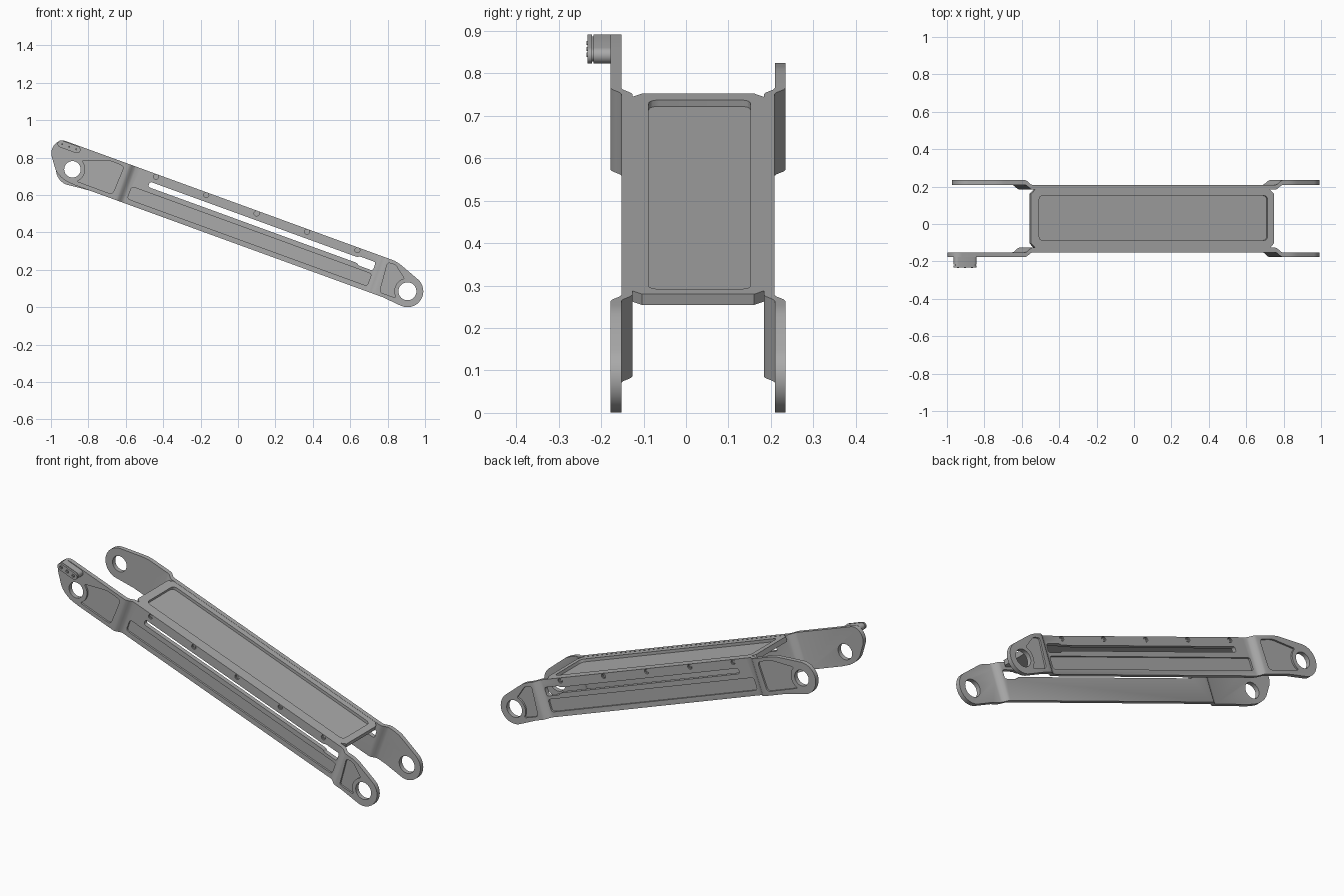
import bpy, bmesh, math
from mathutils import Vector, Matrix

if "Cube" in bpy.data.objects:
    bpy.data.objects.remove(bpy.data.objects["Cube"])

metal = bpy.data.materials.new("grey_metal")
metal.use_nodes = True
metal.diffuse_color = (0.4, 0.4, 0.4, 1)
metal.node_tree.nodes["Principled BSDF"].inputs["Base Color"].default_value = (0.4, 0.4, 0.4, 1)

MID_Y = 0.0285                      # centre plane between the two side plates
INNER, OUTER, STEP = 0.155, 0.18, 0.026
TOP, BOTTOM = 0.13, -0.075
LEFT_HOLE, RIGHT_HOLE = -0.942, 0.964
TILT = Matrix.Translation((0, 0, 0.415)) @ Matrix.Rotation(math.radians(20), 4, 'Y')


def arc(cx, cz, r, a0, a1, n=16):
    angles = [math.radians(a0 + (a1 - a0) * i / n) for i in range(n + 1)]
    return [(cx + r * math.cos(a), cz + r * math.sin(a)) for a in angles]


def circle(cx, cz, r, n=32):
    return arc(cx, cz, r, 0, 360, n)[:-1]


def rounded(pts, r, closed=True):
    """Round the corners of a path; an open path keeps its two ends."""
    out, n = [], len(pts)
    for i in range(n):
        p = Vector(pts[i])
        if not closed and i in (0, n - 1):
            out.append(tuple(p))
            continue
        a, b = Vector(pts[i - 1]) - p, Vector(pts[(i + 1) % n]) - p
        a = p + a.normalized() * min(r, a.length * 0.45)
        b = p + b.normalized() * min(r, b.length * 0.45)
        for k in range(5):
            t = k / 4
            out.append(tuple(a * (1 - t) ** 2 + p * 2 * t * (1 - t) + b * t * t))
    return out


def rect(u0, u1, v0, v1, r):
    return rounded([(u0, v0), (u1, v0), (u1, v1), (u0, v1)], r)


def prism(name, pts, lo, hi, flat=False):
    """Extrude an outline along y, or along z when flat."""
    bm = bmesh.new()
    verts = [bm.verts.new((u, v, lo) if flat else (u, lo, v)) for u, v in pts]
    face = bm.faces.new(verts)
    new = bmesh.ops.extrude_face_region(bm, geom=[face])["geom"]
    move = (0, 0, hi - lo) if flat else (0, hi - lo, 0)
    bmesh.ops.translate(bm, vec=move, verts=[g for g in new if isinstance(g, bmesh.types.BMVert)])
    bmesh.ops.recalc_face_normals(bm, faces=bm.faces)
    mesh = bpy.data.meshes.new(name)
    bm.to_mesh(mesh)
    bm.free()
    mesh.materials.append(metal)
    ob = bpy.data.objects.new(name, mesh)
    bpy.context.collection.objects.link(ob)
    return ob


def cut(ob, pts, lo, hi, flat=False):
    cutter = prism("cutter", pts, min(lo, hi), max(lo, hi), flat)
    mod = ob.modifiers.new("cut", 'BOOLEAN')
    mod.operation, mod.solver, mod.object = 'DIFFERENCE', 'EXACT', cutter
    bpy.context.view_layer.objects.active = ob
    bpy.ops.object.modifier_apply(modifier=mod.name)
    bpy.data.objects.remove(cutter)


def finish(ob):
    ob.matrix_world = TILT
    bpy.ops.object.select_all(action='DESELECT')
    ob.select_set(True)
    bpy.context.view_layer.objects.active = ob
    bpy.ops.object.shade_smooth_by_angle(angle=math.radians(28))


def bend_ends(ob, side):
    """Step both ends of a flat plate outwards through a soft bend."""
    bends = [(-0.625, -0.667), (0.757, 0.80)]
    bm = bmesh.new()
    bm.from_mesh(ob.data)
    for a, b in bends:
        for k in range(5):
            bmesh.ops.bisect_plane(bm, geom=bm.verts[:] + bm.edges[:] + bm.faces[:],
                                   plane_co=(a + (b - a) * k / 4, 0, 0), plane_no=(1, 0, 0))
    for v in bm.verts:
        for a, b in bends:
            t = min(max((v.co.x - a) / (b - a), 0), 1)
            v.co.y += side * STEP * t * t * (3 - 2 * t)
    bm.to_mesh(ob.data)
    bm.free()


# Outlines shared by both side plates
right_end = rounded([(-0.6, TOP), (0.858, TOP), (0.993, 0.08)], 0.03, False)[:-1] \
    + arc(RIGHT_HOLE, 0, 0.085, 69, -93) + [(0.85, BOTTOM)]
plain_end = [(-0.82, BOTTOM)] + arc(LEFT_HOLE, 0, 0.088, 268, 105) \
    + rounded([(-0.965, 0.085), (-0.807, TOP), (-0.7, TOP)], 0.03, False)[1:]
tall_end = rounded([(-0.9, BOTTOM), (-0.965, -0.07), (-1.02, -0.042), (-1.0825, 0.045),
                    (-1.08, 0.095), (-1.05, TOP), (-0.95, TOP)], 0.025, False)
left_pocket = arc(LEFT_HOLE, 0, 0.068, 58, -45) + rounded(
    [(-0.89, -0.052), (-0.695, -0.053), (-0.688, 0.11), (-0.775, 0.112), (-0.905, 0.064)], 0.02, False)
right_pocket = arc(RIGHT_HOLE, 0, 0.07, 225, 126) + rounded(
    [(0.92, 0.062), (0.855, 0.112), (0.812, 0.108), (0.826, -0.055), (0.91, -0.055)], 0.015, False)
mid_pocket = rect(-0.612, 0.752, -0.047, 0.022, 0.015)
slot = rounded([(-0.53, 0.05), (0.66, 0.05), (0.67, 0.04), (0.752, 0.04), (0.752, 0.088),
                (0.66, 0.088), (0.65, 0.08), (-0.53, 0.08)], 0.012)
screw_spots = [-0.509 + 0.2866 * i for i in range(5)]

# Side plates with their screws
for name, side, left_end in (("front", -1, tall_end), ("back", 1, plain_end)):
    inner, outer = MID_Y + side * INNER, MID_Y + side * OUTER
    far, floor = outer + side * 0.02, outer - side * 0.010
    plate = prism(name + "_side_plate", right_end + left_end, min(inner, outer), max(inner, outer))
    through = inner - side * 0.02
    cut(plate, circle(LEFT_HOLE, 0, 0.044), through, far)
    cut(plate, circle(RIGHT_HOLE, 0, 0.048), through, far)
    cut(plate, slot, through, far)
    for pocket in (left_pocket, mid_pocket, right_pocket):
        cut(plate, pocket, floor, far)
    for u in screw_spots:
        cut(plate, circle(u, 0.115, 0.0135, 20), floor, far)
    bend_ends(plate, side)
    finish(plate)
    for i, u in enumerate(screw_spots):
        ends = sorted((floor - side * 0.002, outer - side * 0.003))
        screw = prism(f"{name}_screw_{i + 1}", circle(u, 0.115, 0.010, 16), *ends)
        cut(screw, circle(u, 0.115, 0.005, 6), outer - side * 0.007, far)
        finish(screw)

# Top panel with chamfered corners and a shallow recess
u0, u1, c = -0.632, 0.75, 0.025
y0, y1 = MID_Y - INNER - 0.002, MID_Y + INNER + 0.002
panel = prism("top_panel", [(u0 + c, y0), (u1 - c, y0), (u1, y0 + c), (u1, y1 - c),
                            (u1 - c, y1), (u0 + c, y1), (u0, y1 - c), (u0, y0 + c)],
              0.102, TOP - 0.001, True)
cut(panel, rect(-0.587, 0.714, -0.088, 0.152, 0.025), 0.113, 0.2, True)
finish(panel)

# Cable clamp on the tall end: block, narrow neck and cap
face_y = MID_Y - OUTER - STEP


def pill(half, r):
    return arc(-1.0 + half, 0.107, r, -90, 90, 10) + arc(-1.0 - half, 0.107, r, 90, 270, 10)


for name, half, r, near, far in (("clamp_block", 0.045, 0.019, 0.0, 0.04),
                                 ("clamp_neck", 0.042, 0.015, 0.04, 0.044),
                                 ("clamp_cap", 0.045, 0.019, 0.044, 0.054)):
    clamp = prism(name, pill(half, r), face_y - far, face_y - near)
    if name == "clamp_cap":
        for i in (-1, 0, 1):
            cut(clamp, circle(-1.0 + i * 0.04, 0.107, 0.009, 16), face_y - 0.07, face_y - 0.047)
    finish(clamp)

# Small clamp screws
for i in (-1, 0, 1):
    finish(prism(f"clamp_screw_{i + 2}", circle(-1.0 + i * 0.04, 0.107, 0.005, 12),
                 face_y - 0.057, face_y - 0.046))
